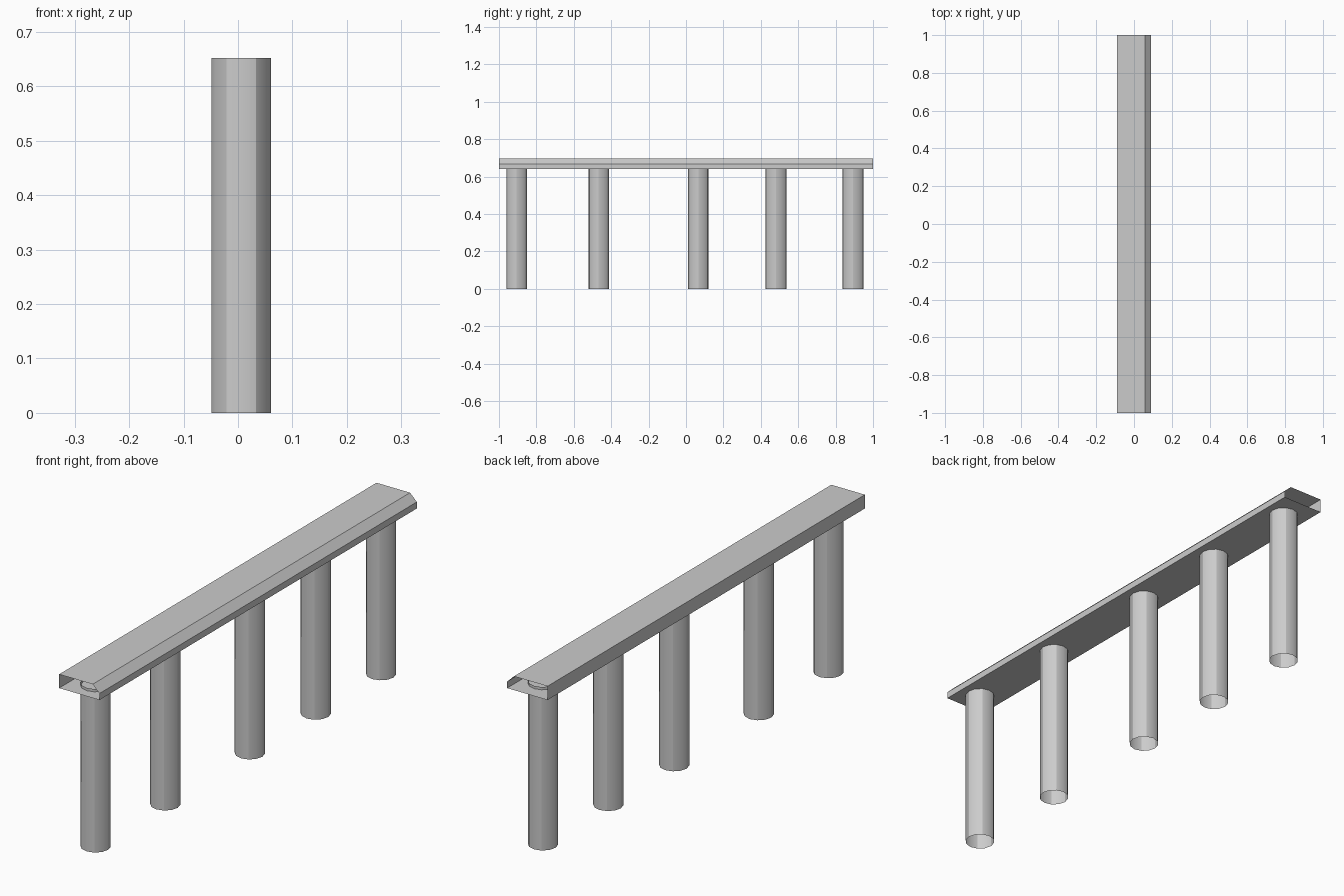
import bpy, bmesh

if "Cube" in bpy.data.objects:
    bpy.data.objects.remove(bpy.data.objects["Cube"])

# Hollow beam: closed cross-section (x, z) extruded along y, ends left open
PROFILE = [(-0.089, 0.641), (0.089, 0.641), (0.089, 0.667),
           (0.059, 0.696), (-0.089, 0.696)]
bm = bmesh.new()
front = [bm.verts.new((x, -1, z)) for x, z in PROFILE]
back = [bm.verts.new((x, 1, z)) for x, z in PROFILE]
n = len(PROFILE)
for i in range(n):
    j = (i + 1) % n
    bm.faces.new((front[i], front[j], back[j], back[i]))
mesh = bpy.data.meshes.new("beam")
bm.to_mesh(mesh)
bm.free()
beam = bpy.data.objects.new("beam", mesh)
bpy.context.collection.objects.link(beam)

# Posts: open tubes poking slightly through the beam's underside
HEIGHT = 0.652
for i, y in enumerate((-0.906, -0.467, 0.066, 0.481, 0.893)):
    bpy.ops.mesh.primitive_cylinder_add(vertices=12, radius=0.055, depth=HEIGHT,
                                        end_fill_type='NOTHING',
                                        location=(0.006, y, HEIGHT / 2))
    post = bpy.context.object
    post.name = f"post_{i + 1}"
    bpy.ops.object.shade_smooth_by_angle()
